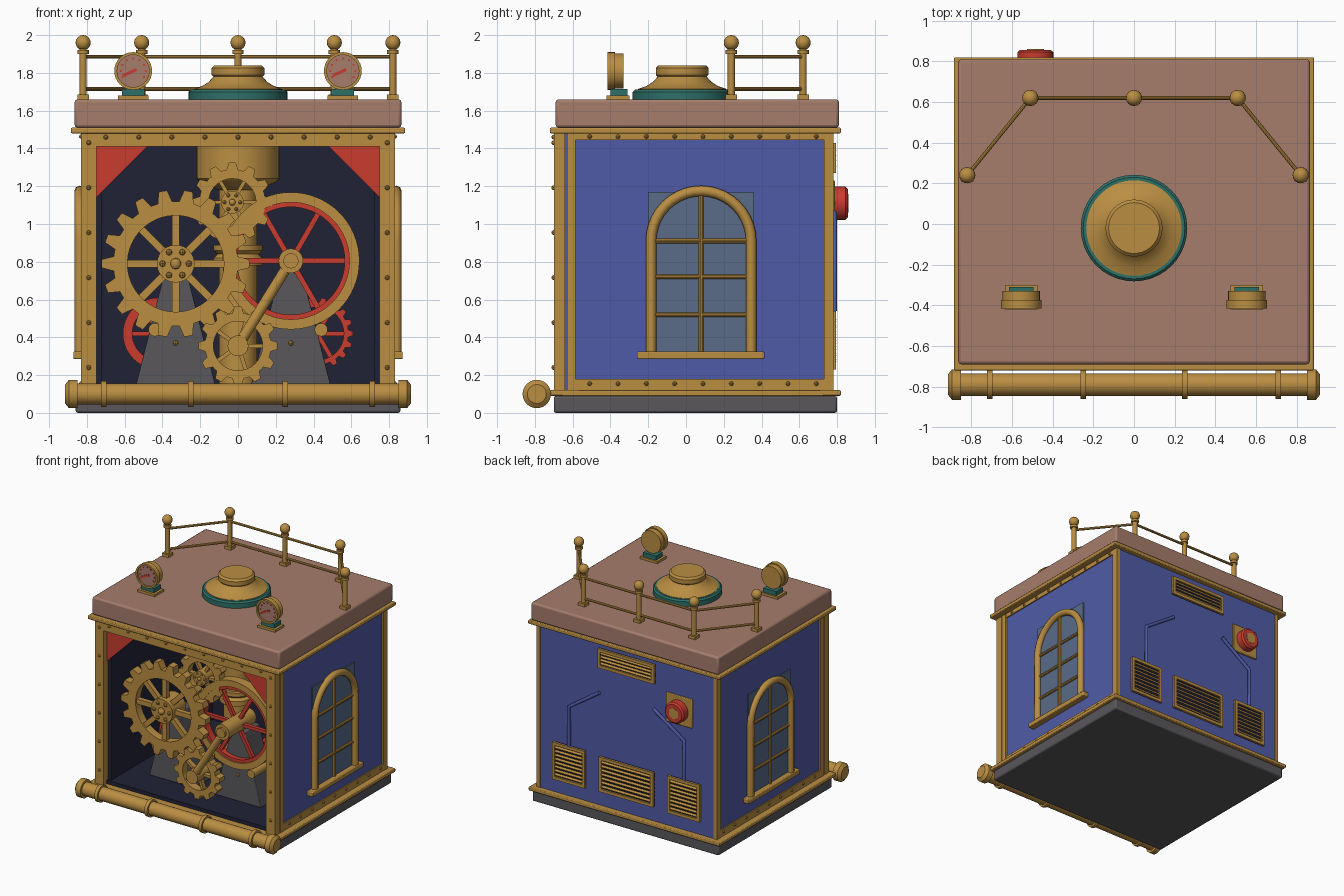
import bpy, bmesh
from math import pi, cos, sin, radians
from mathutils import Vector, Matrix

if "Cube" in bpy.data.objects:
    bpy.data.objects.remove(bpy.data.objects["Cube"])


def material(name, *rgb):
    m = bpy.data.materials.new(name)
    m.use_nodes = True
    m.diffuse_color = (*rgb, 1)
    m.node_tree.nodes["Principled BSDF"].inputs["Base Color"].default_value = (*rgb, 1)
    return m


BRASS = material("brass", .49, .27, .055)
BLUE = material("blue panel", .08, .105, .39)
ROOF = material("dusty rose", .38, .205, .15)
RED = material("red", .58, .045, .028)
TEAL = material("teal", .027, .16, .14)
GREY = material("grey", .1, .096, .105)
NAVY = material("dark navy", .015, .016, .036)
GLASS = material("slate glass", .1, .15, .25)


class Part:
    """Collects primitives into one mesh object."""

    def __init__(self, name, mat, bevel=0):
        self.name, self.mat, self.bevel, self.bm = name, mat, bevel, bmesh.new()

    def box(self, x0, x1, y0, y1, z0, z1, spin=None):
        m = Matrix.Translation(((x0 + x1) / 2, (y0 + y1) / 2, (z0 + z1) / 2))
        m = m @ Matrix.Diagonal((abs(x1 - x0), abs(y1 - y0), abs(z1 - z0), 1))
        bmesh.ops.create_cube(self.bm, size=1, matrix=spin @ m if spin else m)
        return self

    def rod(self, a, b, r, r2=None, seg=24):
        a, b = Vector(a), Vector(b)
        m = Matrix.Translation((a + b) / 2) @ (b - a).to_track_quat("Z", "Y").to_matrix().to_4x4()
        bmesh.ops.create_cone(self.bm, cap_ends=True, segments=seg, radius1=r,
                              radius2=r if r2 is None else r2, depth=(b - a).length, matrix=m)
        return self

    def ball(self, p, r, seg=16):
        bmesh.ops.create_uvsphere(self.bm, u_segments=seg, v_segments=seg // 2, radius=r,
                                  matrix=Matrix.Translation(p))
        return self

    def ring(self, x, z, y0, y1, inner, radii, step=1):
        """Ring facing the front; radii gives the outer radius at each point."""
        n = len(radii)
        loops = []
        for y, rr in ((y0, radii), (y1, radii), (y1, [inner] * n), (y0, [inner] * n)):
            loops.append([self.bm.verts.new((x + r * cos(2 * pi * i / n), y, z + r * sin(2 * pi * i / n)))
                          for i, r in enumerate(rr)])
        for k in range(4):
            p, q = loops[k], loops[(k + 1) % 4]
            for i in range(n):
                j = (i + 1) % n
                self.bm.faces.new((p[i], p[j], q[j], q[i]))
        return self

    def spokes(self, x, z, y0, y1, length, half, count):
        for i in range(count):
            spin = Matrix.Translation((x, 0, z)) @ Matrix.Rotation(2 * pi * i / count, 4, "Y")
            self.box(0, length, y0, y1, -half, half, spin)
        return self

    def prism(self, pts, y0, y1):
        a, b = ([self.bm.verts.new((x, y, z)) for x, z in pts] for y in (y0, y1))
        self.bm.faces.new(a)
        self.bm.faces.new(b)
        for i in range(len(pts)):
            j = (i + 1) % len(pts)
            self.bm.faces.new((a[i], a[j], b[j], b[i]))
        return self

    def lathe(self, profile, x, y, seg=40):
        verts = [self.bm.verts.new((x + r, y, z)) for r, z in profile]
        edges = [self.bm.edges.new(e) for e in zip(verts, verts[1:])]
        bmesh.ops.spin(self.bm, geom=verts + edges, cent=(x, y, 0), axis=(0, 0, 1),
                       angle=2 * pi, steps=seg, use_merge=True)
        bmesh.ops.remove_doubles(self.bm, verts=self.bm.verts, dist=.0005)
        return self

    def done(self):
        bmesh.ops.recalc_face_normals(self.bm, faces=self.bm.faces)
        mesh = bpy.data.meshes.new(self.name)
        self.bm.to_mesh(mesh)
        self.bm.free()
        mesh.materials.append(self.mat)
        ob = bpy.data.objects.new(self.name, mesh)
        bpy.context.collection.objects.link(ob)
        if self.bevel:
            mod = ob.modifiers.new("bevel", "BEVEL")
            mod.width, mod.segments = self.bevel, 2
        bpy.ops.object.select_all(action="DESELECT")
        ob.select_set(True)
        bpy.context.view_layer.objects.active = ob
        bpy.ops.object.shade_smooth_by_angle(angle=radians(35))
        return ob


def tube(name, mat, pts, r):
    cu = bpy.data.curves.new(name, "CURVE")
    cu.dimensions, cu.bevel_depth, cu.bevel_resolution, cu.use_fill_caps = "3D", r, 2, True
    s = cu.splines.new("POLY")
    s.points.add(len(pts) - 1)
    for p, co in zip(s.points, pts):
        p.co = (*co, 1)
    cu.materials.append(mat)
    ob = bpy.data.objects.new(name, cu)
    bpy.context.collection.objects.link(ob)


def toothed(teeth, root, tip):
    return [r for _ in range(teeth) for r in (tip, tip, root, root, root, tip)]


# Base, shell and roof
Part("base_slab", GREY, .012).box(-.86, .86, -.7, .8, 0, .09).done()
Part("base_and_cornice_trim", BRASS, .006).box(-.88, .88, -.72, .82, .09, .12) \
    .box(-.885, .885, -.72, .82, 1.48, 1.51).done()
Part("roof", ROOF, .015).box(-.865, .865, -.69, .81, 1.51, 1.66).done()
Part("wall_panels", BLUE).box(-.82, -.75, -.64, .77, .12, 1.48) \
    .box(.75, .82, -.64, .77, .12, 1.48).box(-.82, .82, .72, .775, .12, 1.48).done()
Part("inner_lining", NAVY).box(-.75, -.72, -.64, .72, .12, 1.48).box(.72, .75, -.64, .72, .12, 1.48) \
    .box(-.75, .75, .69, .72, .12, 1.48).box(-.75, .75, -.66, .72, .12, .15) \
    .box(-.75, .75, -.64, .72, 1.42, 1.48).done()

# Brass framing with rivets
frame = Part("brass_frame", BRASS)
rivets = Part("rivets", BRASS)
frame.box(-.83, .83, -.7, -.64, 1.41, 1.48)
for i in range(-4, 5):
    rivets.ball((i * .175, -.7, 1.46), .013, 8)
for s in (-1, 1):
    frame.box(s * .75, s * .83, -.7, -.64, .12, 1.48)
    frame.box(s * .78, s * .832, -.63, -.585, .12, 1.48)
    frame.box(s * .8, s * .832, .73, .78, .12, 1.48)
    frame.box(s * .8, s * .83, -.6, .75, .12, .18)
    frame.box(s * .8, s * .83, -.6, .75, 1.445, 1.48)
    for i in range(6):
        rivets.ball((s * .79, -.7, .24 + i * .238), .013, 8)
    for i in range(9):
        for z in (.155, 1.463):
            rivets.ball((s * .83, -.51 + i * .15, z), .012, 8)
frame.done()

# Corner gussets
for s in (-1, 1):
    Part("corner_gusset", RED).prism([(s * .75, 1.42), (s * .47, 1.42), (s * .75, 1.14)], -.655, -.63).done()

# Arched side windows
for s in (-1, 1):
    mid, top, half = .08, .91, .265
    Part("window_glass", GLASS).box(s * .81, s * .828, -.2, .36, .3, 1.17).done()
    arch = [(s * .838, mid + half * cos(pi * i / 20), top + half * sin(pi * i / 20)) for i in range(21)]
    arch = [(s * .838, mid + half, .31)] + arch + [(s * .838, mid - half, .31)]
    tube("window_frame", BRASS, arch, .028)
    bars = Part("window_bars", BRASS).rod((s * .832, mid, .31), (s * .832, mid, 1.17), .013, seg=10)
    for z in (.52, .72, top):
        bars.rod((s * .832, mid - half, z), (s * .832, mid + half, z), .012, seg=10)
    bars.done()
    Part("window_sill", BRASS, .006).box(s * .81, s * .872, -.26, .415, .285, .325).done()

# Front pipe with end caps and bands
pipe = Part("front_pipe", BRASS).rod((-.87, -.79, .1), (.87, -.79, .1), .055, seg=32)
for s in (-1, 1):
    pipe.rod((s * .85, -.79, .1), (s * .895, -.79, .1), .075, seg=32)
    pipe.rod((s * .895, -.79, .1), (s * .915, -.79, .1), .075, .05, seg=32)
    for x in (.25, .71):
        pipe.rod((s * x - .014, -.79, .1), (s * x + .014, -.79, .1), .07, seg=32)
pipe.done()

# Roof dome
Part("dome_ring", TEAL).lathe([(.2, 1.66), (.262, 1.66), (.262, 1.7), (.25, 1.712), (.2, 1.712)], 0, -.02).done()
Part("dome", BRASS).lathe([(.235, 1.66), (.235, 1.715), (.19, 1.73), (.155, 1.752), (.13, 1.78),
                           (.14, 1.79), (.14, 1.825), (.125, 1.84), (0, 1.84)], 0, -.02).done()

# Roof railing
posts = [(-.82, .24), (-.51, .62), (0, .62), (.51, .62), (.82, .24)]
rail = Part("railing", BRASS)
for x, y in posts:
    rail.rod((x, y, 1.66), (x, y, 1.93), .019, seg=16).ball((x, y, 1.96), .04)
    rail.rod((x, y, 1.9), (x, y, 1.92), .03, seg=16).box(x - .03, x + .03, y - .03, y + .03, 1.66, 1.685)
for a, b in zip(posts, posts[1:]):
    for z in (1.715, 1.885):
        rail.rod((*a, z), (*b, z), .01, seg=10)
rail.done()

# Roof gauges
for x in (-.555, .555):
    z = 1.81
    body = Part("gauge_body", BRASS).box(x - .08, x + .08, -.42, -.3, 1.66, 1.68)
    body.rod((x, -.4, z), (x, -.33, z), .092, seg=32).ring(x, z, -.415, -.375, .085, [.1] * 32).done()
    Part("gauge_foot", TEAL).box(x - .06, x + .06, -.4, -.31, 1.68, 1.715).done()
    Part("gauge_face", ROOF).rod((x, -.404, z), (x, -.4, z), .086, seg=32).done()
    marks = Part("gauge_marks", RED)
    for i in range(9):
        a = radians(-30 + i * 30)
        marks.rod((x + .066 * cos(a), -.408, z + .066 * sin(a)), (x + .066 * cos(a), -.402, z + .066 * sin(a)), .006, seg=8)
    spin = Matrix.Translation((x, 0, z)) @ Matrix.Rotation(radians(-25), 4, "Y")
    marks.box(-.06, .02, -.41, -.404, -.008, .008, spin).done()

# Central column
Part("column", BRASS).lathe([(.1, .15), (.1, .78), (.13, .78), (.13, .82), (.11, .84), (.13, .86), (.13, .89),
                             (.1, .89), (.1, 1.18), (.2, 1.22), (.22, 1.24), (.22, 1.42)], 0, -.02).done()

# Stands and the red wheels behind them
for s, x in ((-1, -.33), (1, .28)):
    Part("stand", GREY, .005).prism([(x - .21, .15), (x + .21, .15), (x + .06, .74), (x - .06, .74)], -.4, -.2).done()
    rivets.ball((x, -.4, .37), .014, 8)
    edge = toothed(18, .165, .19) if s > 0 else [.19] * 48
    Part("rear_wheel", RED).ring(s * .42, .42, -.17, -.12, .14, edge) \
        .spokes(s * .42, .42, -.16, -.13, .15, .012, 6).done()
    Part("rear_hub", BRASS).rod((s * .44, -.46, .44), (s * .44, -.1, .44), .035, seg=16).done()

# Toothed gears
for name, x, z, y, teeth, tip, root, inner, arms, hub in (
        ("large_gear", -.33, .79, -.48, 18, .39, .33, .255, 8, .1),
        ("upper_gear", -.03, 1.115, -.41, 12, .21, .175, .125, 6, .06),
        ("lower_gear", 0, .355, -.51, 12, .21, .175, .13, 5, .055)):
    gear = Part(name, BRASS).ring(x, z, y - .035, y + .035, inner, toothed(teeth, root, tip))
    gear.spokes(x, z, y - .02, y + .02, inner + .02, inner * .08, arms)
    gear.rod((x, y + .12, z), (x, y - .055, z), hub)
    for i in range(6):
        a = pi * i / 3
        gear.ball((x + hub * .7 * cos(a), y - .055, z + hub * .7 * sin(a)), hub * .17, 8)
    gear.ball((x, y - .055, z), hub * .3, 10).done()

# Flywheel and crank
fx, fz = .28, .805
Part("flywheel_rim", BRASS).ring(fx, fz, -.45, -.37, .31, [.363] * 64).done()
Part("flywheel_spokes", RED).ring(fx, fz, -.44, -.38, .285, [.312] * 64) \
    .spokes(fx, fz, -.425, -.395, .29, .014, 6).done()
crank = Part("crank", BRASS).rod((fx, -.61, fz), (fx, -.25, fz), .065).rod((fx, -.63, fz), (fx, -.6, fz), .04)
crank.rod((0, -.61, .355), (0, -.5, .355), .055).rod((0, -.58, .355), (fx, -.58, fz), .028).done()
rivets.done()

# Rear vents
for x, half, z0, z1 in ((0, .26, 1.27, 1.43), (0, .25, .24, .53), (.53, .15, .23, .54), (-.53, .15, .23, .54)):
    Part("vent_back", NAVY).box(x - half, x + half, .77, .782, z0, z1).done()
    vent = Part("vent", BRASS)
    for s in (-1, 1):
        vent.box(x + s * half, x + s * (half - .025), .77, .795, z0, z1)
    for z in (z0, z1 - .025):
        vent.box(x - half, x + half, .77, .795, z, z + .025)
    count = round((z1 - z0) / .035)
    for i in range(1, count):
        z = z0 + .01 + (z1 - z0 - .02) * i / count
        tilt = Matrix.Translation((x, .785, z)) @ Matrix.Rotation(radians(-35), 4, "X")
        vent.box(.02 - half, half - .02, -.01, .01, -.006, .006, tilt)
    vent.done()

# Rear conduits and warning lamp
for s in (-1, 1):
    tube("conduit", BLUE, [(s * .53, .785, .54), (s * .53, .785, .87), (s * .25, .785, 1.06)], .014)
lx, lz = -.485, 1.11
Part("lamp_plate", BRASS, .005).box(lx - .12, lx + .12, .77, .79, lz - .12, lz + .12).done()
Part("lamp", RED).rod((lx, .78, lz), (lx, .845, lz), .088, seg=32).rod((lx, .845, lz), (lx, .857, lz), .088, .075, 32).done()
Part("lamp_core", BRASS).rod((lx, .85, lz), (lx, .86, lz), .048, seg=6).done()
